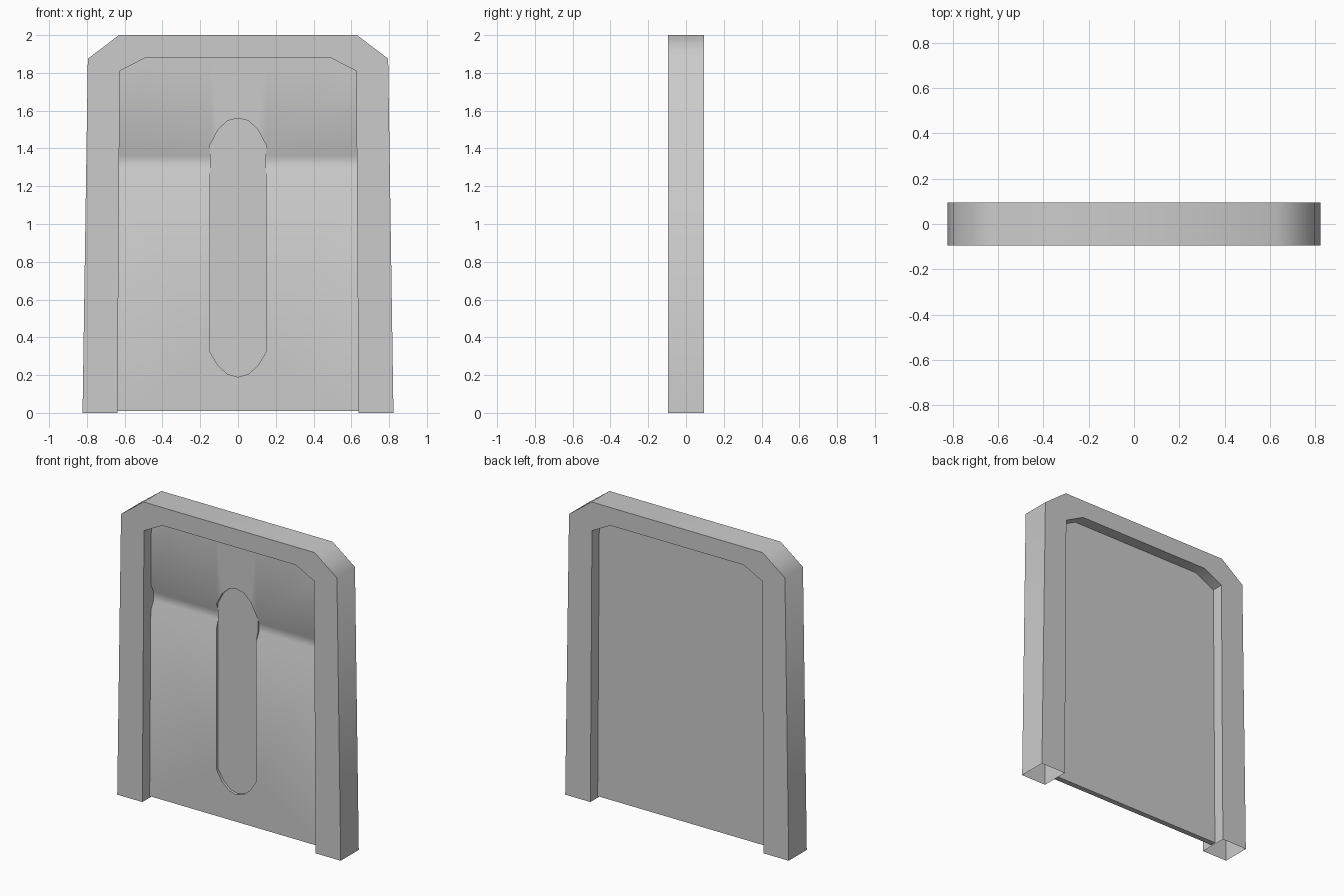
import bpy, bmesh, math

if "Cube" in bpy.data.objects:
    bpy.data.objects.remove(bpy.data.objects["Cube"])

FRONT, GROOVE, FLOOR, BACK = -0.018, 0.012, -0.001, 0.018   # panel depths (y)
HALF = 0.095                                                # half depth of frame


def finish(bm, name, angle):
    """Mirror the +x half, weld it, and turn it into an object."""
    copy = bmesh.ops.duplicate(bm, geom=bm.verts[:] + bm.edges[:] + bm.faces[:])["geom"]
    bmesh.ops.scale(bm, vec=(-1, 1, 1),
                    verts=[g for g in copy if isinstance(g, bmesh.types.BMVert)])
    bmesh.ops.remove_doubles(bm, verts=bm.verts[:], dist=0.0005)
    bmesh.ops.recalc_face_normals(bm, faces=bm.faces[:])
    mesh = bpy.data.meshes.new(name)
    bm.to_mesh(mesh)
    bm.free()
    obj = bpy.data.objects.new(name, mesh)
    bpy.context.collection.objects.link(obj)
    bpy.ops.object.select_all(action='DESELECT')
    obj.select_set(True)
    bpy.context.view_layer.objects.active = obj
    bpy.ops.object.shade_smooth_by_angle(angle=math.radians(angle))
    return obj


def strip(bm, a, b):
    """Quads between two rows of vertices."""
    for i in range(len(a) - 1):
        bm.faces.new((a[i], a[i + 1], b[i + 1], b[i]))


# Door frame: chamfered arch with tapering legs, open underneath
outer = [(0, 2.0), (0.63, 2.0), (0.795, 1.875), (0.823, 0)]
inner = [(0, 1.88), (0.49, 1.88), (0.626, 1.81), (0.638, 0)]
bm = bmesh.new()
rings = [[bm.verts.new((x, y, z)) for x, z in prof]
         for prof, y in ((outer, -HALF), (outer, HALF), (inner, HALF), (inner, -HALF))]
for i in range(4):
    strip(bm, rings[i], rings[(i + 1) % 4])
finish(bm, "door_frame", 60)

# Door panel: thin slab with a horizontal groove and a long rounded slot
bm = bmesh.new()
rows = [(1.42, FRONT), (1.36, GROOVE), (1.305, GROOVE), (1.25, FRONT)]


def point(x, z, y=FRONT):
    return bm.verts.new((x, y, z))


top = [point(0, 1.88), point(0.147, 1.88), point(0.49, 1.88), point(0.626, 1.81)]
side = [point(0.63, z, y) for z, y in rows]
low = [point(0.638, 0.01), point(0, 0.01)]
arc_top = [point(0, 1.56), point(0.055, 1.547), point(0.105, 1.50)]
slot_side = [point(0.147, z, y) for z, y in rows]
arc_low = [point(0.147, 0.32), point(0.105, 0.25), point(0.055, 0.205), point(0, 0.19)]

# Front surface
bm.faces.new(top[:2] + [slot_side[0]] + arc_top[::-1])
bm.faces.new(top[1:] + [side[0], slot_side[0]])
strip(bm, side, slot_side)
bm.faces.new((side[3], slot_side[3], arc_low[0]))
bm.faces.new((side[3], low[0], arc_low[0]))
bm.faces.new(low + arc_low[::-1])

# Slot walls and floor
rim = arc_top + slot_side + arc_low
floor = [point(v.co.x, v.co.z, FLOOR) for v in rim]
strip(bm, rim, floor)
bm.faces.new(floor)

# Edges and flat back
edge = top + side + low
back = [point(v.co.x, v.co.z, BACK) for v in edge]
strip(bm, edge, back)
bm.faces.new(back)
finish(bm, "door_panel", 40)
